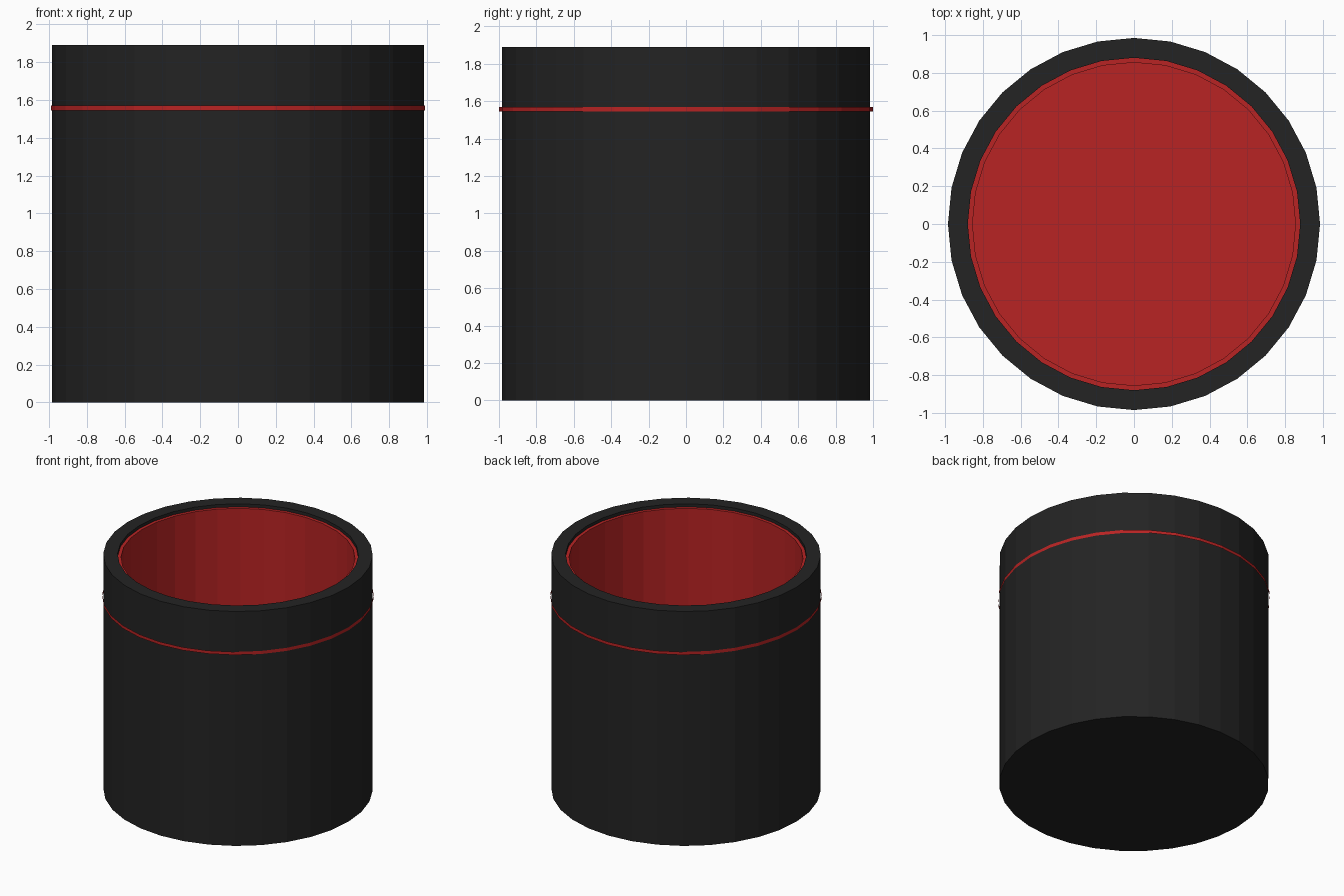
import bpy, bmesh, math

if "Cube" in bpy.data.objects:
    bpy.data.objects.remove(bpy.data.objects["Cube"])

SIDES = 32


def material(name, rgb):
    m = bpy.data.materials.new(name)
    m.diffuse_color = (*rgb, 1.0)
    m.use_nodes = True
    m.node_tree.nodes["Principled BSDF"].inputs["Base Color"].default_value = m.diffuse_color
    return m


black = material("black", (0.017, 0.017, 0.017))
red = material("red", (0.48, 0.017, 0.017))


def lathe(name, profile, mat, sy=1.0, cap_first=False, cap_last=False):
    """Spin a (radius, z) profile around z, with optional end discs."""
    bm = bmesh.new()
    rings = []
    for r, z in profile:
        rings.append([bm.verts.new((r * math.cos(2 * math.pi * i / SIDES),
                                    sy * r * math.sin(2 * math.pi * i / SIDES), z))
                      for i in range(SIDES)])
    for a, b in zip(rings, rings[1:]):
        for i in range(SIDES):
            j = (i + 1) % SIDES
            bm.faces.new((a[i], a[j], b[j], b[i]))
    if cap_first:
        bm.faces.new(rings[0][::-1])
    if cap_last:
        bm.faces.new(rings[-1])
    me = bpy.data.meshes.new(name)
    bm.to_mesh(me)
    bm.free()
    me.materials.append(mat)
    ob = bpy.data.objects.new(name, me)
    bpy.context.collection.objects.link(ob)
    return ob


# Black outer wall, flat base, rim and short inner step
lathe("outer_shell", [(0.985, 0), (0.985, 1.89), (0.88, 1.89), (0.88, 1.865)],
      black, cap_first=True)

# Red lip, inner wall and floor
lathe("inner_liner", [(0.88, 1.865), (0.855, 1.865), (0.855, 0.1)],
      red, cap_last=True)

# Thin red stripe around the outside
lathe("stripe_band", [(0.988, 1.545), (0.988, 1.57)], red, sy=1.0 / 0.988)
